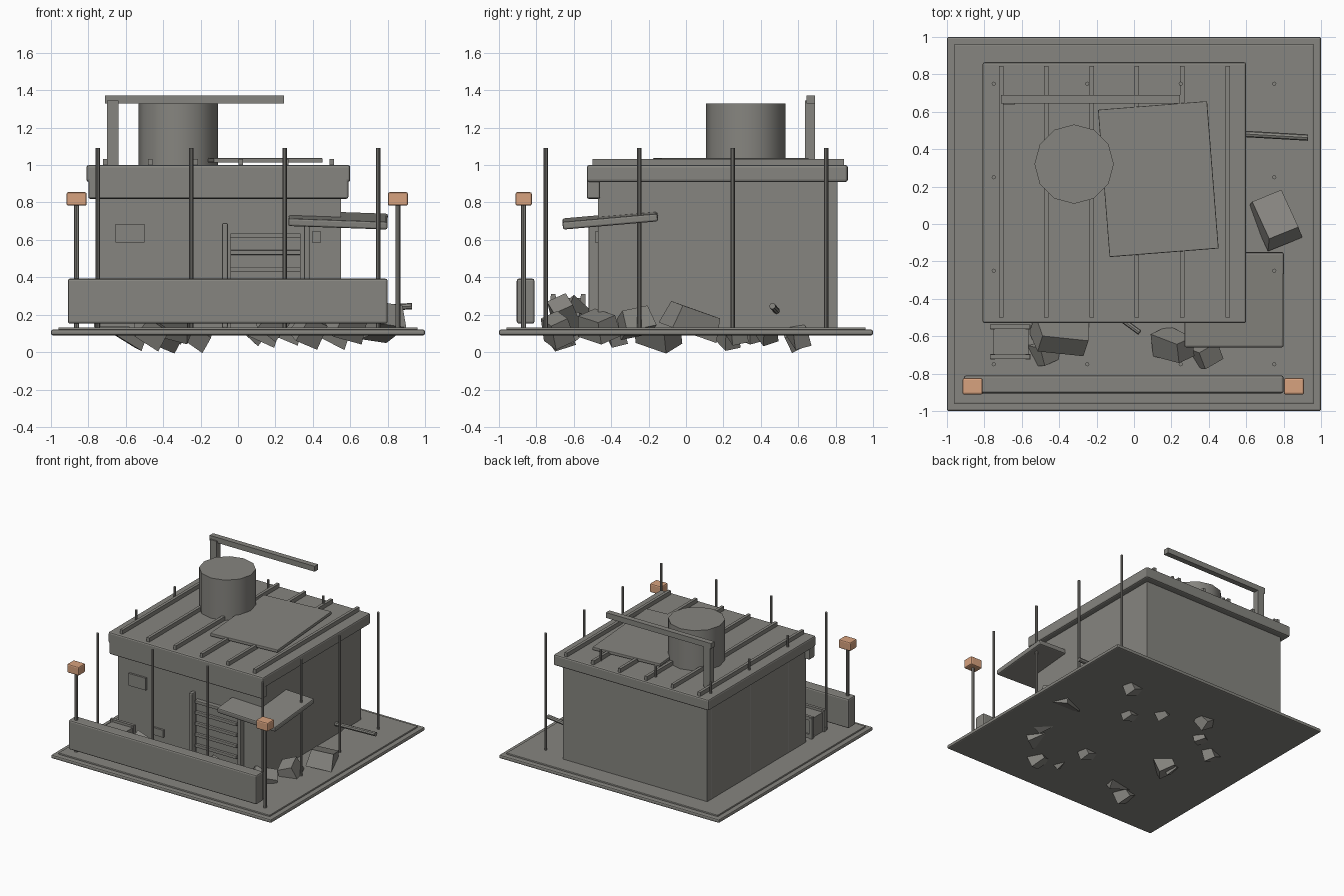
import bpy, bmesh, math, random
from mathutils import Vector

if "Cube" in bpy.data.objects:
    bpy.data.objects.remove(bpy.data.objects["Cube"])


def make_material(name, rgb):
    mat = bpy.data.materials.new(name)
    mat.use_nodes = True
    colour = (*rgb, 1)
    mat.diffuse_color = colour
    mat.node_tree.nodes["Principled BSDF"].inputs["Base Color"].default_value = colour
    return mat


concrete = make_material("concrete grey", (0.24, 0.235, 0.215))
lamp_orange = make_material("lamp orange", (0.68, 0.36, 0.21))


def add_object(name, bm, mat=concrete, bevel=0.0, smooth=False):
    mesh = bpy.data.meshes.new(name)
    bm.to_mesh(mesh)
    bm.free()
    mesh.materials.append(mat)
    obj = bpy.data.objects.new(name, mesh)
    bpy.context.collection.objects.link(obj)
    if bevel:
        mod = obj.modifiers.new("soft_edges", "BEVEL")
        mod.width = bevel
        mod.segments = 2
    if smooth:
        bpy.ops.object.select_all(action="DESELECT")
        obj.select_set(True)
        bpy.context.view_layer.objects.active = obj
        bpy.ops.object.shade_smooth_by_angle(angle=math.radians(40))
    return obj


def box(name, x, y, z, mat=concrete, bevel=0.0):
    """Box from (low, high) ranges on each axis."""
    bm = bmesh.new()
    bmesh.ops.create_cube(bm, size=1)
    for v in bm.verts:
        for axis, (low, high) in enumerate((x, y, z)):
            v.co[axis] = high if v.co[axis] > 0 else low
    return add_object(name, bm, mat, bevel)


def turned_box(name, centre, size, angles, bevel=0.0, taper=1.0):
    """Rotated box, angles in degrees; taper narrows the top."""
    bm = bmesh.new()
    bmesh.ops.create_cube(bm, size=1)
    for v in bm.verts:
        if v.co.z > 0:
            v.co.x *= taper
            v.co.y *= taper
        v.co = Vector(a * b for a, b in zip(v.co, size))
    obj = add_object(name, bm, concrete, bevel)
    obj.location = centre
    obj.rotation_euler = [math.radians(a) for a in angles]
    return obj


def rod(name, start, end, radius, sides=8):
    start, end = Vector(start), Vector(end)
    bm = bmesh.new()
    bmesh.ops.create_cone(bm, cap_ends=True, segments=sides, radius1=radius,
                          radius2=radius, depth=(end - start).length)
    obj = add_object(name, bm, smooth=True)
    obj.location = (start + end) / 2
    obj.rotation_euler = (end - start).to_track_quat("Z", "Y").to_euler()
    return obj


# Ground slab with a stepped edge
box("ground_slab", (-1, 1), (-1, 1), (0.09, 0.12), bevel=0.01)
box("ground_top", (-0.96, 0.96), (-0.96, 0.96), (0.11, 0.132), bevel=0.005)

# Building shell, roof slab and front fascia
box("building_walls", (-0.76, 0.55), (-0.47, 0.81), (0.13, 0.93))
box("roof_slab", (-0.81, 0.6), (-0.53, 0.865), (0.91, 1.0), bevel=0.012)
box("front_fascia", (-0.8, 0.59), (-0.53, -0.46), (0.82, 0.95), bevel=0.01)

# Roof ribs and loose roof sheet
for i in range(6):
    x = -0.71 + i * 0.242
    box("roof_rib", (x - 0.012, x + 0.012), (-0.5, 0.845), (0.99, 1.033))
turned_box("roof_sheet", (0.13, 0.24, 1.025), (0.585, 0.79, 0.025), (0, 0, 4.5), 0.005)

# Water tank
rod("water_tank", (-0.32, 0.32, 1.0), (-0.32, 0.32, 1.33), 0.212, 12)

# Roof mast and arm
box("mast_post", (-0.7, -0.64), (0.635, 0.69), (0.99, 1.345))
box("mast_arm", (-0.71, 0.245), (0.645, 0.69), (1.328, 1.372))

# Thin rods around the perimeter
grid = (-0.75, -0.25, 0.25, 0.75)
for x in grid:
    for y in grid:
        if 0.75 in (abs(x), abs(y)):
            rod("perimeter_rod", (x, y, 0.1), (x, y, 1.09), 0.011)

# Front barrier and the two lamps
box("front_barrier", (-0.91, 0.8), (-0.905, -0.81), (0.152, 0.393), bevel=0.012)
for x in (-0.863, 0.855):
    rod("lamp_post", (x, -0.868, 0.12), (x, -0.868, 0.8), 0.013)
    box("lamp_head", (x - 0.054, x + 0.054), (-0.912, -0.824), (0.783, 0.855),
        lamp_orange, 0.01)

# Tilted awning
turned_box("awning", (0.535, -0.405, 0.707), (0.53, 0.51, 0.042), (5, 2, 0), 0.01)

# Slatted door with frame posts
box("door_panel", (-0.04, 0.335), (-0.485, -0.46), (0.13, 0.635))
for i in range(6):
    z = 0.16 + i * 0.09
    box("door_slat", (-0.04, 0.335), (-0.505, -0.48), (z, z + 0.025), bevel=0.004)
for x in (-0.07, 0.37):
    box("door_post", (x - 0.016, x + 0.016), (-0.52, -0.465), (0.13, 0.69), bevel=0.008)

# Wall plates
box("wall_plate", (-0.655, -0.5), (-0.486, -0.469), (0.585, 0.685))
box("lower_wall_plate", (-0.44, -0.34), (-0.486, -0.469), (0.24, 0.3))
box("control_plate", (0.395, 0.445), (-0.486, -0.469), (0.585, 0.645))

# Side pipe
rod("side_pipe", (0.53, 0.485, 0.22), (0.93, 0.462, 0.246), 0.017)

# Crate with a frame
box("crate_body", (-0.755, -0.565), (-0.71, -0.55), (0.13, 0.29))
for y in (-0.71, -0.55):
    for z in (0.15, 0.295):
        box("crate_rail", (-0.77, -0.555), (y - 0.012, y + 0.012), (z - 0.015, z + 0.015))
    for x in (-0.755, -0.567):
        box("crate_corner", (x - 0.013, x + 0.013), (y - 0.014, y + 0.014), (0.12, 0.3))

# Rubble outside the walls: centre, size, angles
rubble = [
    ((0.755, 0.03, 0.165), (0.2, 0.27, 0.13), (-18, 8, 22)),
    ((0.21, -0.65, 0.19), (0.13, 0.13, 0.2), (30, 35, 25)),
    ((0.38, -0.69, 0.12), (0.14, 0.12, 0.14), (25, 20, 30)),
    ((-0.39, -0.6, 0.18), (0.3, 0.13, 0.16), (40, 15, -6)),
    ((-0.47, -0.68, 0.11), (0.16, 0.12, 0.12), (20, 30, 25)),
    ((0.57, -0.47, 0.14), (0.2, 0.14, 0.12), (20, 12, 40)),
    ((0.66, -0.27, 0.16), (0.14, 0.17, 0.12), (12, -20, 15)),
]
for centre, size, angles in rubble:
    turned_box("rubble_block", centre, size, angles, taper=0.85)
rod("loose_bar", (-0.08, -0.5, 0.17), (0.03, -0.58, 0.2), 0.014)

# Rubble under the building that pokes through the slab
random.seed(4)
buried = [(0.27, 0.27), (0.09, 0.43), (0.49, 0.59), (-0.36, 0.34),
          (-0.25, 0.56), (-0.48, -0.15), (-0.6, 0.2), (0.13, -0.38)]
for x, y in buried:
    size = (random.uniform(0.1, 0.26), 0.09, 0.1)
    angles = [random.uniform(10, 40) for _ in range(3)]
    turned_box("buried_rubble", (x, y, 0.115), size, angles, taper=0.85)
turned_box("deep_rubble", (-0.42, -0.15, 0.1), (0.22, 0.13, 0.12), (25, 15, 50))
